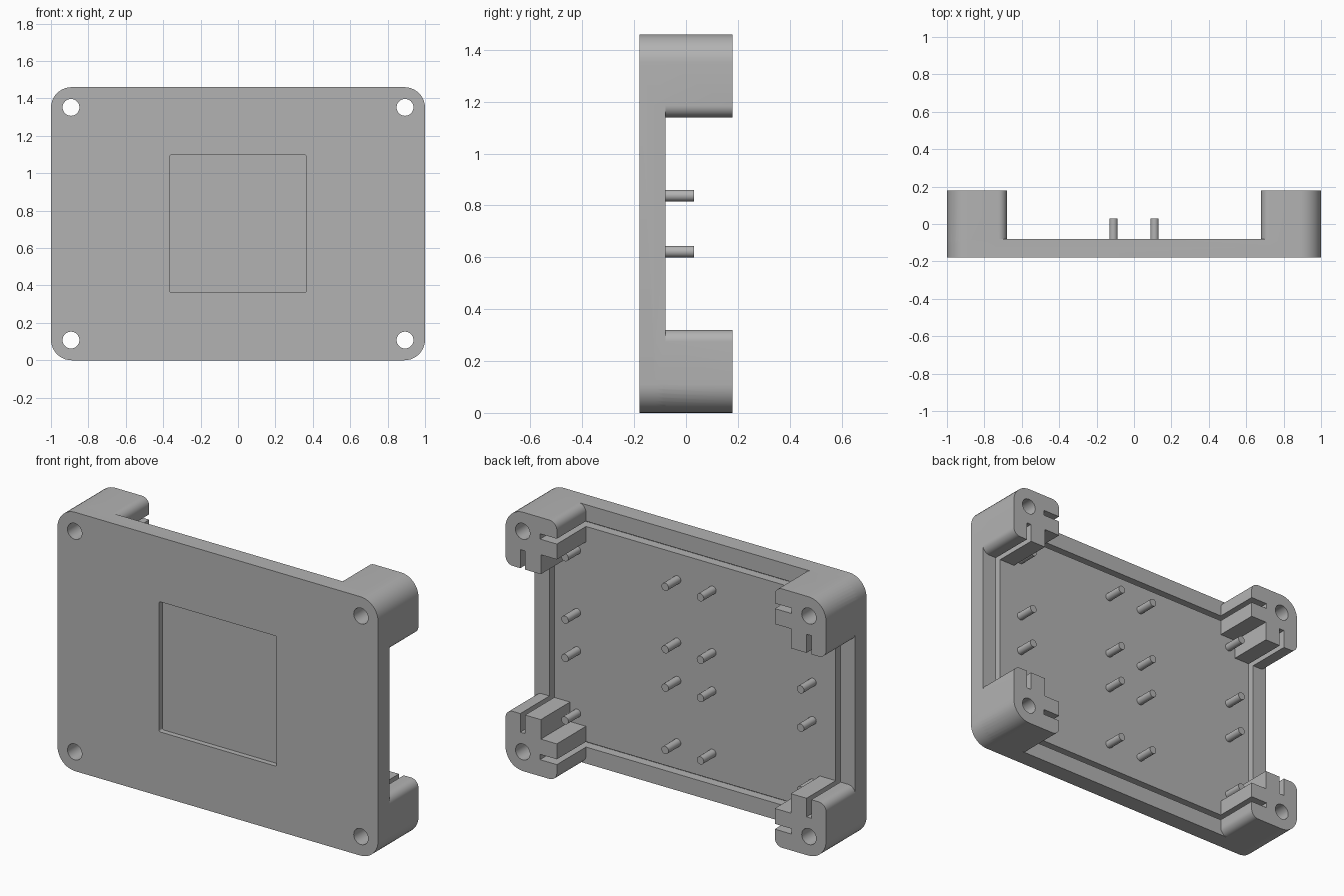
import bpy, bmesh, math
from mathutils import Matrix, Vector

MID = 0.73           # height of the plate centre
FRONT, FLOOR, BACK = -0.18, -0.08, 0.18
HOLE_X, HOLE_Z = 0.893, 0.622

cube = bpy.data.objects.get("Cube")
if cube:
    bpy.data.objects.remove(cube)

gray = bpy.data.materials.new("plain gray")
gray.use_nodes = True
color = (0.45, 0.45, 0.45, 1)
gray.diffuse_color = color
gray.node_tree.nodes["Principled BSDF"].inputs["Base Color"].default_value = color


def rounded(corners, steps=10):
    """Outline from (x, z, radius) corners with filleted arcs."""
    out = []
    n = len(corners)
    for i, (x, z, r) in enumerate(corners):
        p = Vector((x, z))
        if r == 0:
            out.append(p)
            continue
        a = (Vector(corners[i - 1][:2]) - p).normalized()
        b = (Vector(corners[(i + 1) % n][:2]) - p).normalized()
        for k in range(steps + 1):
            t = math.pi / 2 * k / steps
            out.append(p + r * (a * (1 - math.sin(t)) + b * (1 - math.cos(t))))
    return out


def rect(cx, cz, hx, hz, r=0):
    return rounded([(cx + sx * hx, cz + sz * hz, r)
                    for sx, sz in ((-1, -1), (1, -1), (1, 1), (-1, 1))])


def circle(cx, cz, r, n=32):
    return [Vector((cx + r * math.cos(2 * math.pi * k / n),
                    cz + r * math.sin(2 * math.pi * k / n))) for k in range(n)]


def prism(name, outlines, y0, y1):
    """Extrude outlines in the x-z plane from y0 to y1."""
    bm = bmesh.new()
    for pts in outlines:
        face = bm.faces.new([bm.verts.new((p.x, y0, p.y + MID)) for p in pts])
        side = bmesh.ops.extrude_face_region(bm, geom=[face])
        moved = [v for v in side["geom"] if isinstance(v, bmesh.types.BMVert)]
        bmesh.ops.translate(bm, verts=moved, vec=(0, y1 - y0, 0))
    bmesh.ops.recalc_face_normals(bm, faces=bm.faces)
    mesh = bpy.data.meshes.new(name)
    bm.to_mesh(mesh)
    bm.free()
    mesh.materials.append(gray)
    obj = bpy.data.objects.new(name, mesh)
    bpy.context.collection.objects.link(obj)
    return obj


def select(obj):
    bpy.ops.object.select_all(action='DESELECT')
    obj.select_set(True)
    bpy.context.view_layer.objects.active = obj


def combine(obj, other, operation):
    select(obj)
    mod = obj.modifiers.new(operation.lower(), 'BOOLEAN')
    mod.operation, mod.object, mod.solver = operation, other, 'EXACT'
    bpy.ops.object.modifier_apply(modifier=mod.name)
    bpy.data.objects.remove(other)


# Base plate
body = prism("case_plate", [rect(0, 0, 1, MID, 0.11)], FRONT, FLOOR)

# L-shaped corner posts, mirrored to all four corners
signs = [(sx, sz) for sx in (-1, 1) for sz in (-1, 1)]
ell = [(1, 0.73, 0.11), (0.68, 0.73, 0.045), (0.68, 0.52, 0),
       (0.78, 0.52, 0), (0.78, 0.41, 0), (1, 0.41, 0.045)]
posts = prism("corner_posts",
              [rounded([(sx * x, sz * z, r) for x, z, r in ell]) for sx, sz in signs],
              FLOOR - 0.04, BACK)
combine(body, posts, 'UNION')

# Panel slots: they cut the posts and leave a groove in the plate
for name, outlines in (
        ("level_slots", [rect(0, s * HOLE_Z, 0.785, 0.015) for s in (-1, 1)]),
        ("upright_slots", [rect(s * HOLE_X, 0, 0.015, 0.515) for s in (-1, 1)])):
    combine(body, prism(name, outlines, FLOOR - 0.05, BACK + 0.1), 'DIFFERENCE')

# Screw holes through the posts
holes = prism("screw_holes", [circle(sx * HOLE_X, sz * HOLE_Z, 0.045) for sx, sz in signs],
              FRONT - 0.1, BACK + 0.1)
combine(body, holes, 'DIFFERENCE')

# Shallow square recess in the front
recess = prism("front_recess", [rect(0, 0, 0.367, 0.367, 0.01)], FRONT - 0.1, FRONT + 0.03)
combine(body, recess, 'DIFFERENCE')

# Locating pins on the inner floor
pins = prism("locating_pins",
             [circle(x, z, 0.022, 24) for x in (-0.735, -0.11, 0.11, 0.735)
              for z in (-0.46, -0.108, 0.108, 0.46)], FLOOR - 0.01, 0.03)

for obj in (body, pins):
    select(obj)
    bpy.ops.object.shade_smooth_by_angle(angle=math.radians(30))
